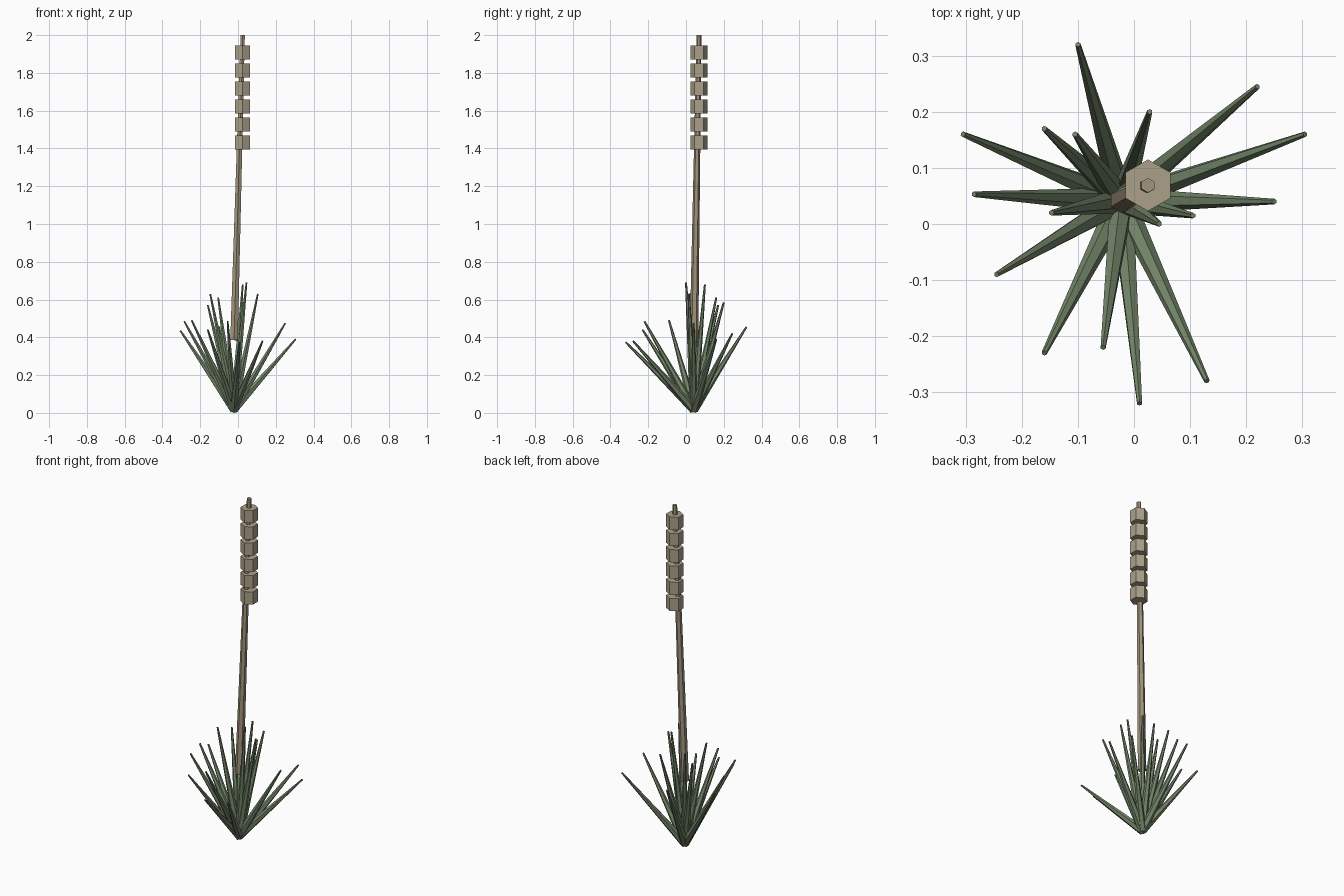
import bpy
import bmesh
from mathutils import Vector

default = bpy.data.objects.get("Cube")
if default:
    bpy.data.objects.remove(default, do_unlink=True)


def make_material(name, rgb):
    mat = bpy.data.materials.new(name)
    mat.use_nodes = True
    color = (*rgb, 1.0)
    mat.diffuse_color = color
    mat.node_tree.nodes["Principled BSDF"].inputs["Base Color"].default_value = color
    return mat


def tapered_prism(name, start, end, r_start, r_end, mat, sides=6):
    """Flat-faced capped prism running from start to end."""
    start, end = Vector(start), Vector(end)
    axis = end - start
    bm = bmesh.new()
    bmesh.ops.create_cone(bm, cap_ends=True, segments=sides, radius1=r_start,
                          radius2=r_end, depth=axis.length)
    turn = Vector((0, 0, 1)).rotation_difference(axis)
    for v in bm.verts:
        v.co = turn @ v.co + (start + end) / 2
    mesh = bpy.data.meshes.new(name)
    bm.to_mesh(mesh)
    bm.free()
    mesh.materials.append(mat)
    obj = bpy.data.objects.new(name, mesh)
    bpy.context.scene.collection.objects.link(obj)
    return obj


leaf_green = make_material("leaf green", (0.17, 0.235, 0.14))
stalk_tan = make_material("stalk tan", (0.37, 0.30, 0.205))
pod_tan = make_material("pod tan", (0.41, 0.355, 0.25))

# Rosette of spiky leaves, all fanning out from one root
root = (-0.022, 0.042, 0.016)
leaf_tips = [
    (-0.10, 0.32, 0.455), (0.22, 0.245, 0.42), (0.305, 0.16, 0.39),
    (0.25, 0.04, 0.475), (0.105, 0.015, 0.63), (0.045, 0.0, 0.69),
    (0.13, -0.28, 0.38), (0.01, -0.32, 0.375), (-0.055, -0.22, 0.485),
    (-0.16, -0.23, 0.44), (-0.245, -0.09, 0.49), (-0.147, 0.02, 0.63),
    (-0.285, 0.053, 0.485), (-0.305, 0.16, 0.435), (-0.16, 0.17, 0.57),
    (-0.105, 0.16, 0.61), (0.028, 0.20, 0.585), (0.025, 0.10, 0.68),
]
for i, tip in enumerate(leaf_tips, 1):
    tapered_prism(f"leaf_{i}", root, tip, 0.023, 0.005, leaf_green)

# Leaning flower stalk rising out of the leaves
tapered_prism("stalk", (-0.021, 0.042, 0.385), (0.025, 0.069, 2.0),
              0.023, 0.013, stalk_tan)

# Column of hexagonal seed pods near the top
for i in range(6):
    bottom = 1.395 + i * 0.0954
    tapered_prism(f"seed_pod_{i + 1}", (0.025, 0.069, bottom),
                  (0.025, 0.069, bottom + 0.074), 0.046, 0.046, pod_tan)
